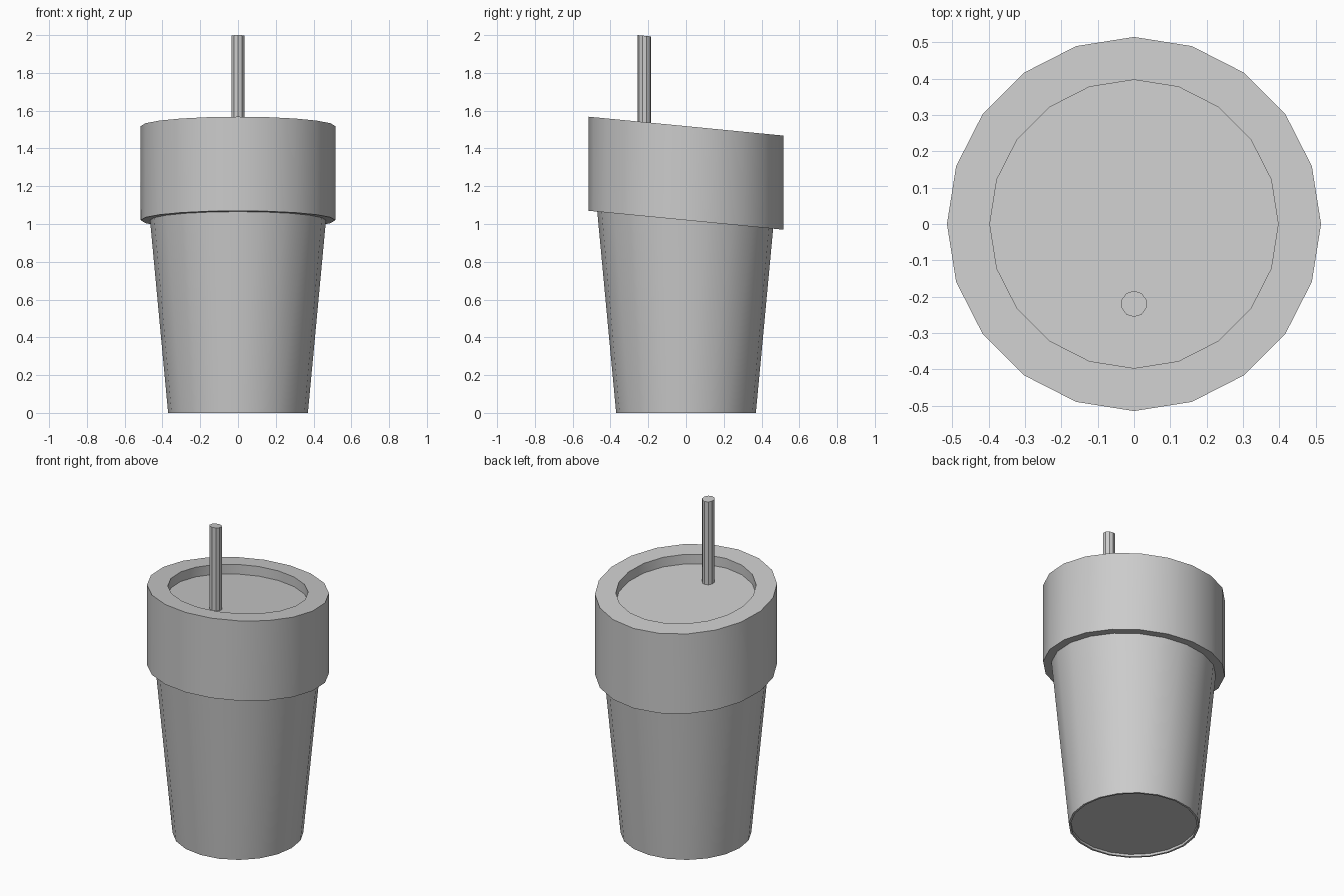
import bpy, bmesh, math

if "Cube" in bpy.data.objects:
    bpy.data.objects.remove(bpy.data.objects["Cube"])

SLOPE = -0.097  # the lid drops towards the back


def lathe(name, profile, sides, centre_y=0.0, slope=0.0, cap_start=False, cap_end=False):
    """Spin (radius, z) points about a vertical axis; slope shears z along y."""
    bm = bmesh.new()
    rings = []
    for r, z in profile:
        ring = []
        for i in range(sides):
            a = math.pi / 2 + math.tau * i / sides
            y = r * math.sin(a)
            ring.append(bm.verts.new((r * math.cos(a), centre_y + y, z + slope * y)))
        rings.append(ring)
    for low, high in zip(rings, rings[1:]):
        for i in range(sides):
            j = (i + 1) % sides
            bm.faces.new((low[i], low[j], high[j], high[i]))
    if cap_start:
        bm.faces.new(rings[0][::-1])
    if cap_end:
        bm.faces.new(rings[-1])
    mesh = bpy.data.meshes.new(name)
    bm.to_mesh(mesh)
    bm.free()
    obj = bpy.data.objects.new(name, mesh)
    bpy.context.collection.objects.link(obj)
    bpy.ops.object.select_all(action='DESELECT')
    obj.select_set(True)
    bpy.context.view_layer.objects.active = obj
    bpy.ops.object.shade_smooth_by_angle(angle=math.radians(35))
    return obj


# Tapered cup with a shallow recessed base
lathe("cup", [(0.358, 0.015), (0.358, 0.0), (0.37, 0.0), (0.492, 1.3)], 20, cap_start=True)

# Sloping lid with a sunken top
lathe("lid", [(0.45, 1.02), (0.515, 1.02), (0.515, 1.518), (0.397, 1.518), (0.397, 1.458)],
      20, slope=SLOPE, cap_end=True)

# Straw standing in the sunken top
lathe("straw", [(0.036, 1.46), (0.036, 1.9965)], 10, centre_y=-0.22, slope=SLOPE,
      cap_start=True, cap_end=True)
